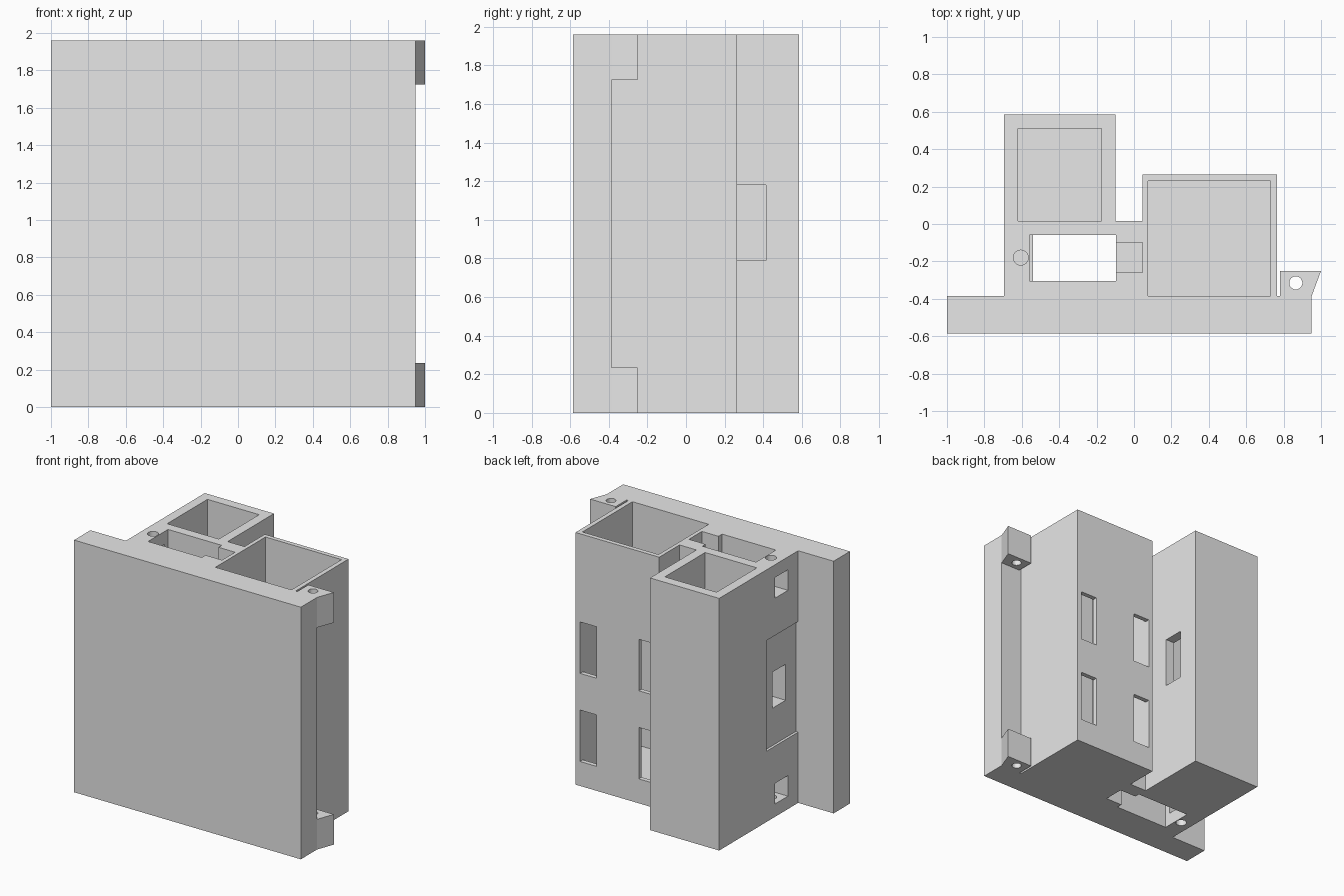
import bpy, bmesh, math

if "Cube" in bpy.data.objects:
    bpy.data.objects.remove(bpy.data.objects["Cube"])

H = 1.96           # overall height
MID = H / 2        # everything is symmetric about mid height

grey = bpy.data.materials.new("light grey")
grey.diffuse_color = (0.8, 0.8, 0.8, 1)
grey.use_nodes = True
grey.node_tree.nodes["Principled BSDF"].inputs["Base Color"].default_value = grey.diffuse_color


def prism(name, points, z0, z1):
    """Extrude a plan outline from z0 to z1."""
    bm = bmesh.new()
    face = bm.faces.new([bm.verts.new((x, y, z0)) for x, y in points])
    top = bmesh.ops.extrude_face_region(bm, geom=[face])["geom"]
    verts = [v for v in top if isinstance(v, bmesh.types.BMVert)]
    bmesh.ops.translate(bm, vec=(0, 0, z1 - z0), verts=verts)
    bmesh.ops.recalc_face_normals(bm, faces=bm.faces)
    mesh = bpy.data.meshes.new(name)
    bm.to_mesh(mesh)
    bm.free()
    obj = bpy.data.objects.new(name, mesh)
    bpy.context.collection.objects.link(obj)
    return obj


# Body: front plate, two towers and the hinge lug in one outline
body = prism("housing_body", [
    (-1, -0.585), (0.95, -0.585), (0.95, -0.385), (1, -0.25), (0.78, -0.25),
    (0.78, -0.385), (0.765, -0.385), (0.765, 0.265), (0.045, 0.265),
    (0.045, 0.015), (-0.10, 0.015), (-0.10, 0.585), (-0.695, 0.585),
    (-0.695, -0.385), (-1, -0.385)], 0, H)
body.data.materials.append(grey)


def cut(tool):
    """Subtract a tool from the body and remove the tool."""
    tool.hide_render = True
    tool.data.materials.append(grey)
    mod = body.modifiers.new("cut", "BOOLEAN")
    mod.operation, mod.solver, mod.object = "DIFFERENCE", "EXACT", tool
    bpy.context.view_layer.update()
    result = bpy.data.meshes.new_from_object(
        body.evaluated_get(bpy.context.evaluated_depsgraph_get()))
    body.modifiers.clear()
    body.data = result
    bpy.data.objects.remove(tool)


def cut_box(x0, x1, y0, y1, z0, z1):
    cut(prism("cutter", [(x0, y0), (x1, y0), (x1, y1), (x0, y1)], z0, z1))


def cut_both_ends(x0, x1, y0, y1, z0, z1):
    cut_box(x0, x1, y0, y1, z0, z1)
    cut_box(x0, x1, y0, y1, H - z1, H - z0)


def cut_hole(x, y, r, z0, z1):
    ring = [(x + r * math.cos(a * math.tau / 32), y + r * math.sin(a * math.tau / 32))
            for a in range(32)]
    cut(prism("cutter", ring, z0, z1))


# Lug: leave only a tab at the top and the bottom, with pin holes
cut_box(0.772, 1.1, -0.385, -0.2, 0.235, H - 0.235)
cut_hole(0.865, -0.315, 0.035, -0.1, H + 0.1)

# Pockets in the two towers, open at the top
cut_box(-0.62, -0.175, 0.015, 0.51, 0.08, H + 0.1)
cut_box(0.075, 0.73, -0.385, 0.23, 0.08, H + 0.1)

# Through slot, widened towards both ends, with side keyways
cut_box(-0.54, -0.097, -0.305, -0.06, -0.1, H + 0.1)
cut_both_ends(-0.56, -0.3, -0.305, -0.06, -0.1, 0.55)
cut_both_ends(-0.2, 0.045, -0.26, -0.10, -0.1, 0.55)

# Shallow recess and latch windows on the left side
cut_box(-0.8, -0.675, -0.385, 0.005, 0.55, H - 0.55)
cut_box(-0.8, -0.5, -0.26, -0.10, MID - 0.14, MID + 0.14)
cut_both_ends(-0.8, -0.5, -0.26, -0.10, 0.10, 0.26)

# Pin holes into the end windows
cut_hole(-0.605, -0.18, 0.04, -0.1, 0.2)
cut_hole(-0.605, -0.18, 0.04, H - 0.2, H + 0.1)

# Window in the right wall of the narrow tower
cut_box(-0.25, -0.05, 0.25, 0.415, 0.79, 1.18)

# Four windows in the back wall of the wide tower
for x in (0.08, 0.585):
    for z in (0.19, 0.875):
        cut_box(x, x + 0.14, 0.1, 0.4, z, z + 0.4)
